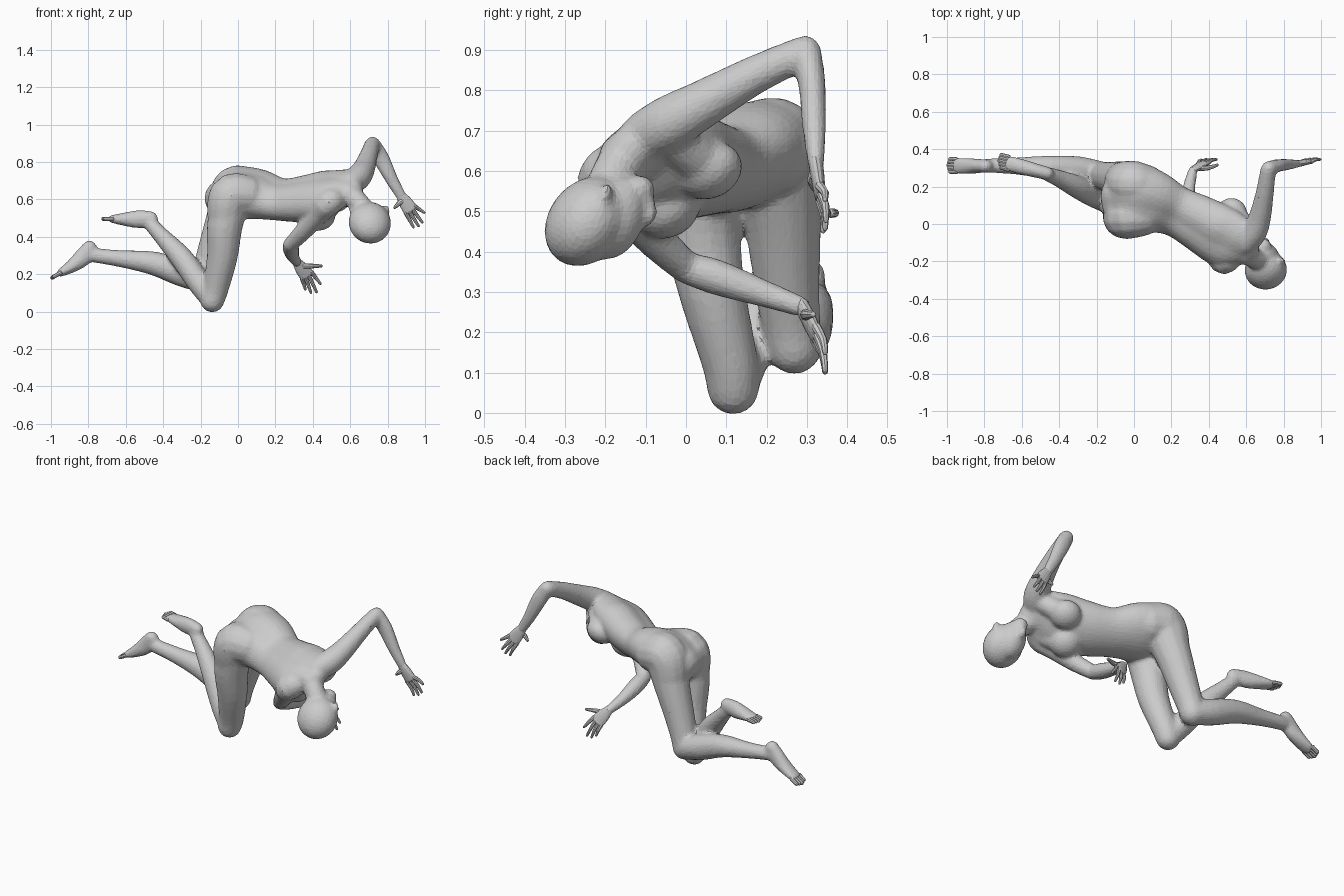
import bpy, bmesh
from math import sin, cos, pi, exp
from mathutils import Vector as V, Matrix


def spline(vals, n):
    """Catmull-Rom through lists of numbers."""
    out = []
    for i in range(len(vals) - 1):
        p0, p1 = vals[max(i - 1, 0)], vals[i]
        p2, p3 = vals[i + 1], vals[min(i + 2, len(vals) - 1)]
        for k in range(n):
            t = k / n
            out.append([.5 * (2 * b + (c - a) * t + (2 * a - 5 * b + 4 * c - d) * t * t
                              + (3 * b - a - 3 * c + d) * t ** 3)
                        for a, b, c, d in zip(p0, p1, p2, p3)])
    return out + [list(vals[-1])]


def tube(bm, pts, side=(0, 1, 0.01), segs=14, sub=3, groove=0):
    """Round-ended tube. Point: x, y, z, half width[, half depth[, side xyz]]."""
    full = []
    for p in pts:
        p = list(p)
        if len(p) == 4:
            p.append(p[3])
        if len(p) == 5:
            p += side
        full.append(p)
    st = spline(full, sub)
    cs = [V(s[:3]) for s in st]
    rings = []

    def ring(c, t, s, k):
        a = V(s[5:8])
        a = (a - t * a.dot(t)).normalized()
        b = t.cross(a)
        vs = []
        for j in range(segs):
            an = 2 * pi * j / segs
            g = 1 - groove * exp(-((an - pi / 2) / .3) ** 2)
            vs.append(bm.verts.new(c + a * cos(an) * s[3] * k + b * sin(an) * s[4] * k * g))
        rings.append(vs)

    last = len(st) - 1
    for i, s in enumerate(st):
        t = (cs[min(i + 1, last)] - cs[max(i - 1, 0)]).normalized()
        r = min(s[3], s[4])
        if i == 0:
            for o, k in ((.95, .3), (.7, .71), (.38, .92)):
                ring(cs[i] - t * r * o, t, s, k)
        ring(cs[i], t, s, 1)
        if i == last:
            for o, k in ((.38, .92), (.7, .71), (.95, .3)):
                ring(cs[i] + t * r * o, t, s, k)
    for p, q in zip(rings, rings[1:]):
        for j in range(segs):
            k = (j + 1) % segs
            bm.faces.new((p[j], p[k], q[k], q[j]))
    bm.faces.new(rings[0][::-1])
    bm.faces.new(rings[-1])


def ball(bm, c, r, axis=(0, 0, 1)):
    """Ellipsoid with its local z along axis."""
    rot = V(axis).to_track_quat('Z', 'X').to_matrix().to_4x4()
    m = Matrix.Translation(c) @ rot @ Matrix.Diagonal((*r, 1))
    bmesh.ops.create_uvsphere(bm, u_segments=20, v_segments=12, radius=1, matrix=m)


def finish(name, bm):
    bmesh.ops.recalc_face_normals(bm, faces=bm.faces)
    me = bpy.data.meshes.new(name)
    bm.to_mesh(me)
    bm.free()
    ob = bpy.data.objects.new(name, me)
    bpy.context.collection.objects.link(ob)
    return ob


body = bmesh.new()

# Torso, twisting from hips to shoulders
tube(body, [
    (-.07, .125, .605, .145, .11, .28, .90, .33),
    (0, .13, .635, .195, .13, .28, .90, .33),
    (.10, .115, .627, .18, .127, .28, .88, .36),
    (.22, .07, .60, .145, .102, .38, .80, .45),
    (.34, .01, .603, .158, .114, .50, .70, .50),
    (.46, -.06, .622, .175, .117, .59, .57, .55),
    (.545, -.11, .65, .16, .088, .62, .56, .52),
    (.60, -.145, .645, .085, .065, .62, .56, .52)], segs=28, sub=4, groove=.1)

# Buttocks and hips, running over into the thighs
tube(body, [(.06, .205, .65, .115), (.0, .213, .66, .126), (-.035, .22, .63, .12),
            (-.055, .23, .56, .108)])
tube(body, [(.04, .04, .625, .108), (-.03, .036, .625, .117), (-.055, .034, .575, .112),
            (-.065, .04, .50, .1)])

# Breasts with the pectoral folds up to the shoulders
chest = (.34, .43, -.84)
for c, fold in (((.525, .06, .60), (.61, -.03, .68)), ((.44, -.045, .503), (.49, -.14, .56))):
    ball(body, c, (.084, .084, .066), chest)
    tube(body, [(*c, .062), (*V(c).lerp(V(fold), .5), .06), (*fold, .056)])

# Neck and head
tube(body, [(.56, -.12, .65, .07), (.63, -.175, .60, .057), (.685, -.2, .53, .058)])
ball(body, (.705, -.246, .475), (.096, .115, .121), (.1, -.6, -.8))
ball(body, (.70, -.18, .483), (.077, .077, .107), (-.05, .35, .93))
ball(body, (.692, -.118, .555), (.042, .042, .036))
ball(body, (.70, -.090, .49), (.018, .026, .03), (0, .35, .93))
ball(body, (.695, -.094, .527), (.028, .018, .016))
for x, z in ((.79, .54), (.615, .545)):
    ball(body, (x, -.2, z), (.016, .024, .034), (0, .3, 1))

# Thighs
tube(body, [(-.04, .035, .60, .105), (-.072, .04, .45, .096), (-.083, .065, .30, .084),
            (-.118, .108, .13, .071), (-.138, .117, .06, .066)])
tube(body, [(-.02, .22, .64, .115), (-.08, .239, .48, .097), (-.13, .249, .34, .084),
            (-.17, .26, .22, .074), (-.182, .268, .164, .07)])

# Shins
tube(body, [(-.14, .12, .07, .062), (-.205, .147, .15, .064), (-.30, .197, .285, .062),
            (-.40, .243, .395, .047), (-.465, .268, .465, .039)])
tube(body, [(-.185, .272, .166, .066), (-.30, .29, .205, .073), (-.45, .302, .258, .065),
            (-.62, .31, .282, .047), (-.775, .312, .302, .039)])

# Feet
feet = {
    "right_toes": [(-.462, .27, .498, .036, .04), (-.53, .287, .494, .039, .05),
                   (-.61, .308, .494, .043, .036), (-.672, .325, .495, .042, .022)],
    "left_toes": [(-.792, .31, .345, .036, .04), (-.83, .31, .29, .039, .05),
                  (-.89, .31, .242, .044, .036), (-.95, .312, .207, .044, .022)]}
for name, path in feet.items():
    tube(body, path)
    toes = bmesh.new()
    end = V(path[-1][:3])
    d = (end - V(path[-2][:3])).normalized()
    for i in range(5):
        base = end + V((0, (i - 2) * .017, 0))
        reach = .05 - .006 * abs(i - 2)
        tube(toes, [(*base, .012), (*(base + d * reach * .6), .011),
                    (*(base + d * reach), .011)], segs=8, sub=2)
    finish(name, toes)

# Arms
tube(body, [(.60, -.10, .685, .066), (.645, -.04, .72, .069), (.675, .045, .768, .06),
            (.70, .17, .838, .049), (.717, .288, .892, .043)])
tube(body, [(.72, .296, .897, .041), (.765, .312, .82, .035, .046), (.82, .318, .71, .031, .036),
            (.875, .322, .615, .021, .029)])
tube(body, [(.53, -.16, .61, .066), (.48, -.2, .58, .072), (.435, -.16, .525, .058),
            (.35, -.075, .43, .049), (.282, 0, .36, .041)])
tube(body, [(.282, 0, .36, .041), (.283, .08, .335, .045), (.293, .19, .297, .035),
            (.315, .285, .264, .027)])

# Blend all body volumes into one faceted skin
ob = finish("body", body)
bpy.context.view_layer.objects.active = ob
ob.select_set(True)
m = ob.modifiers.new("blend", 'REMESH')
m.mode, m.voxel_size = 'VOXEL', .009
m = ob.modifiers.new("soften", 'SMOOTH')
m.factor, m.iterations = .5, 16
m = ob.modifiers.new("facets", 'DECIMATE')
m.ratio = .2
for n in ("blend", "soften", "facets"):
    bpy.ops.object.modifier_apply(modifier=n)

# Hands: flat palm, four curved fingers and a thumb
hands = {
    "left_hand": [(.868, .321, .625), (.922, .332, .545),
                  [(.995, .345, .53), (.985, .347, .478), (.965, .345, .458), (.938, .34, .452)],
                  (.838, .318, .557), (.82, 0, .57)],
    "right_hand": [(.315, .288, .264), (.367, .322, .195),
                   [(.44, .345, .15), (.42, .345, .105), (.39, .345, .102), (.36, .342, .12)],
                   (.445, .315, .244), (.82, .05, .57)]}
for name, (wrist, knuckle, tips, thumb, spread) in hands.items():
    h = bmesh.new()
    w, k, s = V(wrist), V(knuckle), V(spread)
    tube(h, [(*w, .025, .018), (*w.lerp(k, .5), .036, .017), (*k, .04, .014)], side=spread)
    for i, tip in enumerate(tips):
        b, e = k + s * (.03 - .02 * i), V(tip)
        mid = b.lerp(e, .5) + V((0, .006, 0))
        tube(h, [(*b, .012), (*mid, .01), (*e, .007)], segs=8, sub=2)
    e = V(thumb)
    b = w.lerp(k, .3)
    mid = b.lerp(e, .55) + V((0, -.008, 0))
    tube(h, [(*b, .016), (*mid, .013), (*e, .008)], segs=8, sub=2)
    finish(name, h)
